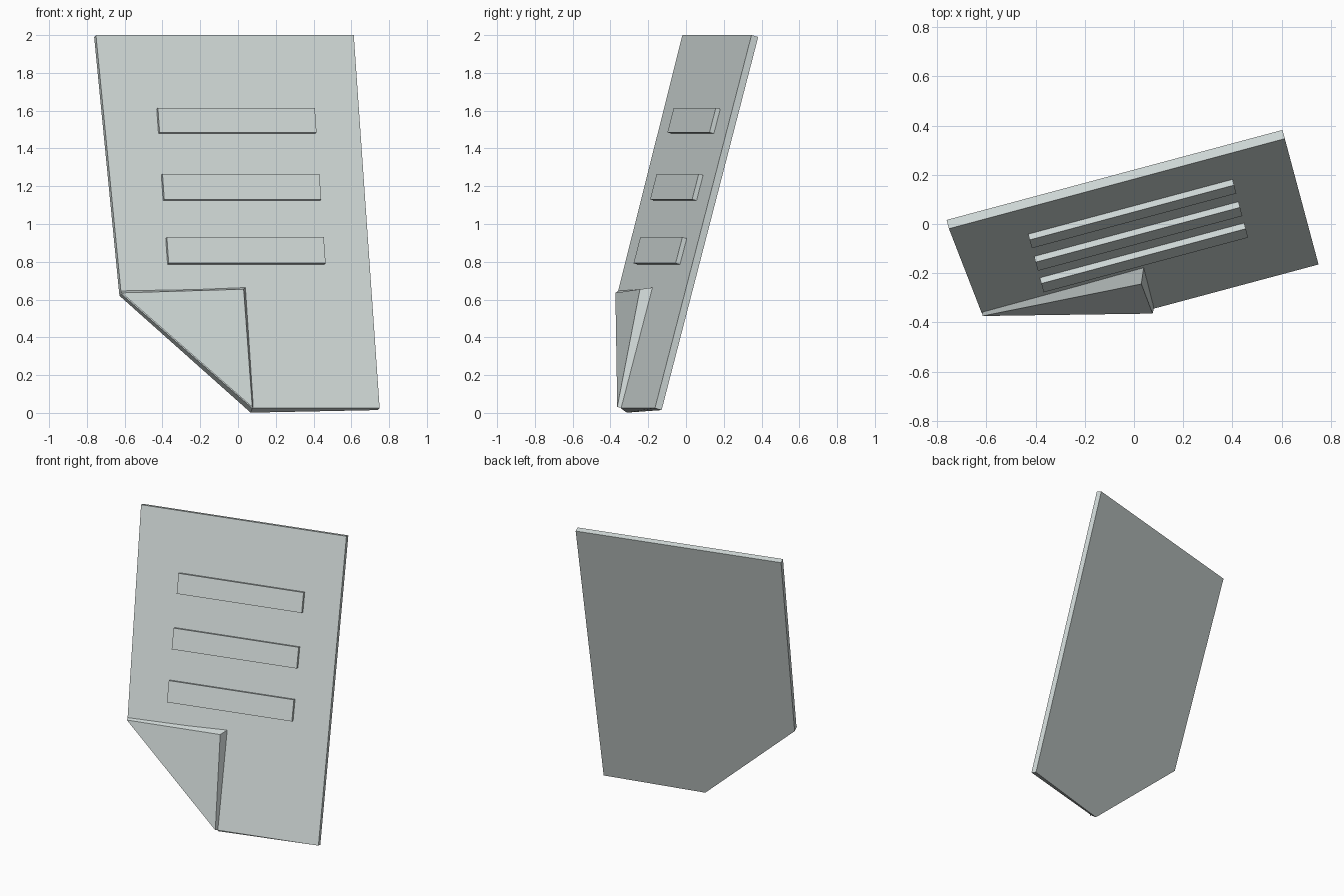
import bpy, bmesh, math
from mathutils import Vector

if "Cube" in bpy.data.objects:
    bpy.data.objects.remove(bpy.data.objects["Cube"])

# Sheet frame: u across, v down the sheet, n out of the front
c, s = math.cos(math.radians(15)), math.sin(math.radians(15))
O = Vector((-0.752, -0.019, 2.0))
U = Vector((c, s, 0))
V = Vector((s * s, -c * s, -c))
N = Vector((s * c, -c * c, s))

mat = bpy.data.materials.new("pale_grey")
mat.diffuse_color = (0.64, 0.70, 0.69, 1)
mat.use_nodes = True
mat.node_tree.nodes["Principled BSDF"].inputs["Base Color"].default_value = mat.diffuse_color


def prism(name, front, back):
    """Solid between two matching outlines given in (u, v, n)."""
    bm = bmesh.new()
    rings = [[bm.verts.new(O + U * u + V * v + N * n) for u, v, n in ring]
             for ring in (front, back)]
    f, b = rings
    bm.faces.new(f)
    bm.faces.new(b[::-1])
    for i in range(len(f)):
        j = (i + 1) % len(f)
        bm.faces.new((f[j], f[i], b[i], b[j]))
    bmesh.ops.recalc_face_normals(bm, faces=bm.faces)
    me = bpy.data.meshes.new(name)
    bm.to_mesh(me)
    bm.free()
    me.materials.append(mat)
    ob = bpy.data.objects.new(name, me)
    bpy.context.collection.objects.link(ob)
    return ob


# Sheet with one lower corner cut away
outline = [(0, 0), (0.04, 1.418), (0.715, 2.045), (1.413, 2.045), (1.413, 0)]
back = [(u, v + (0.014 if i == 2 else 0)) for i, (u, v) in enumerate(outline)]
prism("sheet", [(u, v, 0) for u, v in outline], [(u, v, -0.038) for u, v in back])

# Turned up corner, thicker towards its free tip
prism("folded_corner",
      [(0.040, 1.416, 0.012), (0.710, 2.044, 0.019), (0.697, 1.408, 0.057)],
      [(0.045, 1.392, -0.008), (0.725, 2.040, -0.008), (0.727, 1.380, -0.008)])

# Three raised text bars
for k, (v0, v1) in enumerate([(0.405, 0.54), (0.767, 0.907), (1.114, 1.257)]):
    rect = [(0.305, v0), (0.305, v1), (1.165, v1), (1.165, v0)]
    prism(f"text_bar_{k + 1}", [(u, v, 0.025) for u, v in rect],
          [(u, v, -0.01) for u, v in rect])
